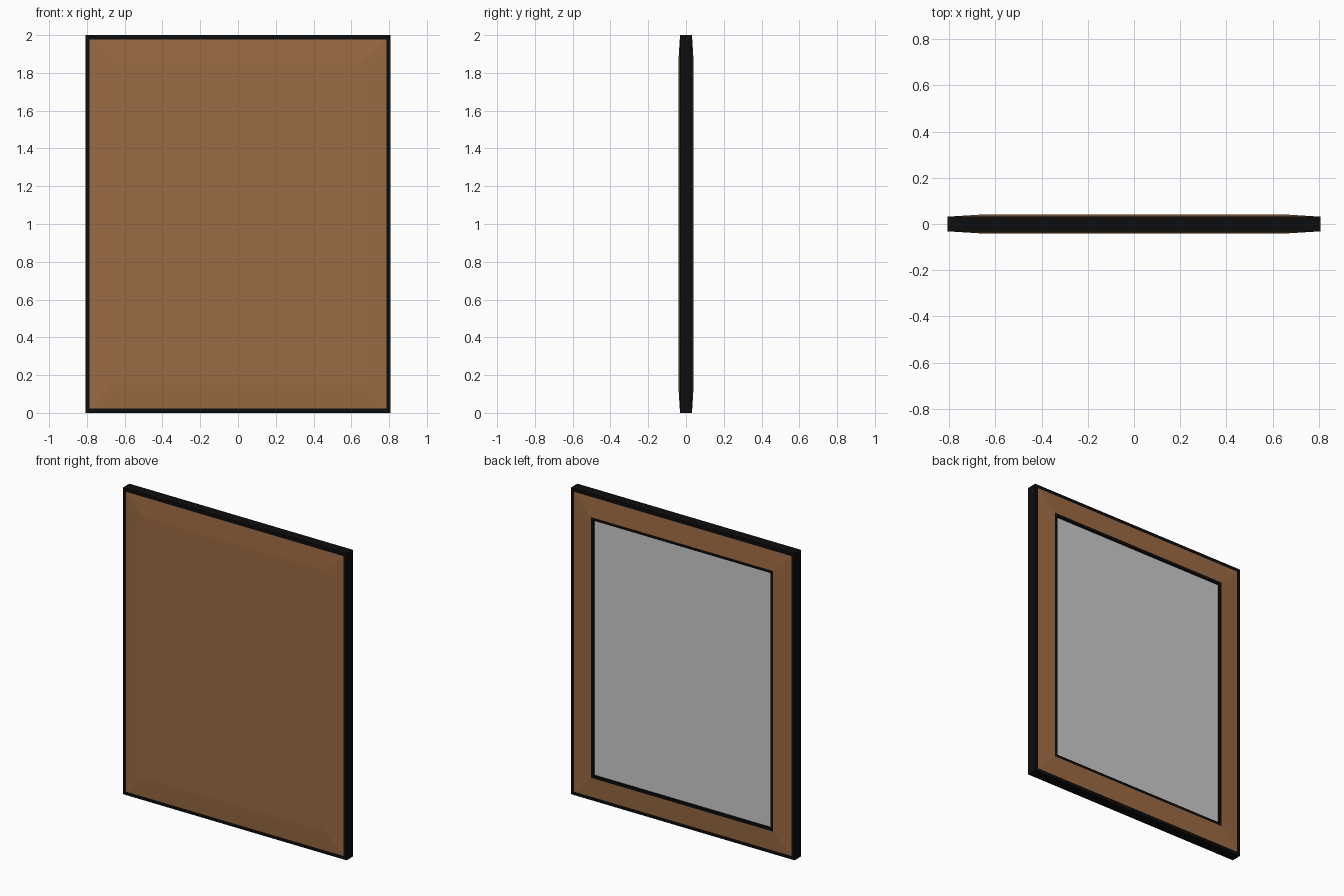
import bpy, bmesh

if "Cube" in bpy.data.objects:
    bpy.data.objects.remove(bpy.data.objects["Cube"])

HALF_X, HALF_Z = 0.807, 1.0


def material(name, color):
    m = bpy.data.materials.new(name)
    m.diffuse_color = color
    m.use_nodes = True
    m.node_tree.nodes["Principled BSDF"].inputs["Base Color"].default_value = m.diffuse_color
    return m


def shell(name, loops, mat=None, front_cap=False, back_cap=False):
    """Bridge rectangles (inset, y), listed from front centre outward to back centre."""
    bm = bmesh.new()
    rings = []
    for inset, y in loops:
        x, z = HALF_X - inset, HALF_Z - inset
        rings.append([bm.verts.new((sx * x, y, 1 + sz * z))
                      for sx, sz in ((-1, -1), (1, -1), (1, 1), (-1, 1))])
    for a, b in zip(rings, rings[1:]):
        for j in range(4):
            k = (j + 1) % 4
            bm.faces.new((a[j], b[j], b[k], a[k]))
    if front_cap:
        bm.faces.new(rings[0])
    if back_cap:
        bm.faces.new(rings[-1][::-1])
    mesh = bpy.data.meshes.new(name)
    bm.to_mesh(mesh)
    bm.free()
    ob = bpy.data.objects.new(name, mesh)
    bpy.context.collection.objects.link(ob)
    if mat:
        mesh.materials.append(mat)
    return ob


black = material("black", (0.004, 0.004, 0.004, 1))
brown = material("brown", (0.33, 0.145, 0.055, 1))

RIM, TRIM, TRIM_IN = 0.022, 0.15, 0.168   # insets from the outer edge
EDGE_Y, FACE_Y, RECESS_Y = 0.033, 0.041, 0.028

# Outer black edge band, wrapping from front to back
shell("edge_band", [(RIM, -EDGE_Y), (0, -EDGE_Y), (0, EDGE_Y), (RIM, EDGE_Y)], black)
# Front panel with shallow sloped border
shell("front_panel", [(TRIM, -FACE_Y), (RIM, -EDGE_Y)], brown, front_cap=True)
# Sloped border on the back
shell("back_border", [(RIM, EDGE_Y), (TRIM, FACE_Y)], brown)
# Black trim stepping down into the recess
shell("back_trim", [(TRIM, FACE_Y), (TRIM_IN, FACE_Y), (TRIM_IN, RECESS_Y)], black)
# Grey recessed sheet
shell("back_sheet", [(TRIM_IN, RECESS_Y)], back_cap=True)
